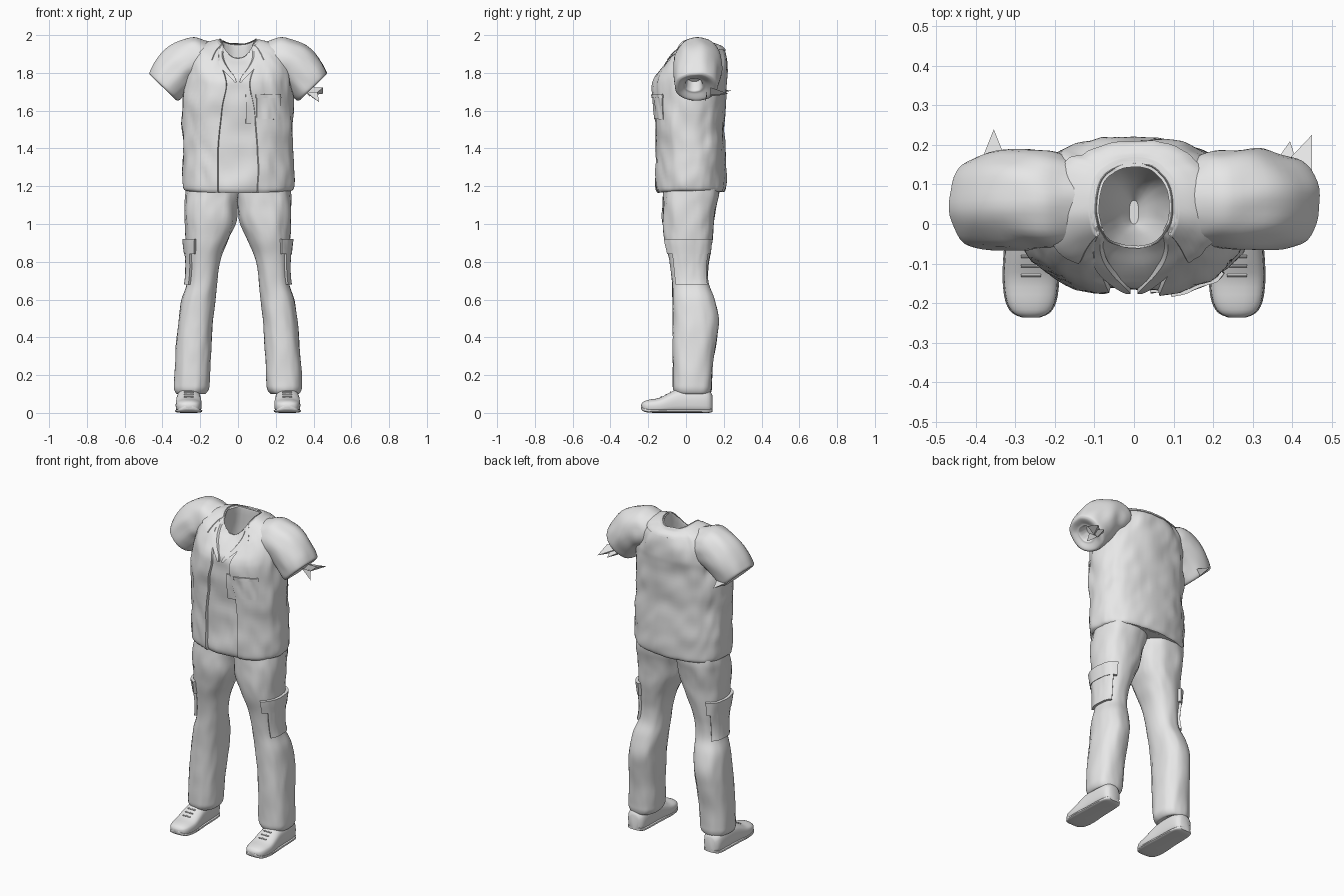
import bpy, bmesh, math
from mathutils import Vector, noise

if "Cube" in bpy.data.objects:
    bpy.data.objects.remove(bpy.data.objects["Cube"])

cloth = bpy.data.materials.new("cloth light grey")
cloth.use_nodes = True
GREY = (0.8, 0.8, 0.8, 1)
cloth.diffuse_color = GREY
cloth.node_tree.nodes["Principled BSDF"].inputs["Base Color"].default_value = GREY


def finish(name, bm, angle=40):
    bmesh.ops.recalc_face_normals(bm, faces=bm.faces)
    mesh = bpy.data.meshes.new(name)
    bm.to_mesh(mesh)
    bm.free()
    mesh.materials.append(cloth)
    obj = bpy.data.objects.new(name, mesh)
    bpy.context.collection.objects.link(obj)
    bpy.ops.object.select_all(action='DESELECT')
    obj.select_set(True)
    bpy.context.view_layer.objects.active = obj
    bpy.ops.object.shade_smooth_by_angle(angle=math.radians(angle))
    return obj


def loft(name, rings):
    """Skin closed loops of points and cap both ends."""
    bm = bmesh.new()
    loops = [[bm.verts.new(p) for p in ring] for ring in rings]
    n = len(loops[0])
    for lo, hi in zip(loops, loops[1:]):
        for i in range(n):
            j = (i + 1) % n
            bm.faces.new((lo[i], lo[j], hi[j], hi[i]))
    bm.faces.new(loops[0])
    bm.faces.new(loops[-1])
    return finish(name, bm)


def resample(rows, k):
    """Smooth curve through rows of numbers, k steps per span."""
    out = []
    for i in range(len(rows) - 1):
        quad = (rows[max(i - 1, 0)], rows[i], rows[i + 1], rows[min(i + 2, len(rows) - 1)])
        for s in range(k):
            t = s / k
            out.append([b + 0.5 * t * (c - a + t * (2 * a - 5 * b + 4 * c - d + t * (3 * (b - c) + d - a)))
                        for a, b, c, d in zip(*quad)])
    return out + [list(rows[-1])]


def power(v, p):
    return math.copysign(abs(v) ** p, v)


def skin(ring, deg, off=0.0, side=1, fold=0.012):
    """Point on a garment ring; deg 0 is the front, 90 the outer side."""
    zf, zs, zb, cx, rx, yf, yb = ring[:7]
    s, c = math.sin(math.radians(deg)), math.cos(math.radians(deg))
    x, y = power(s, 0.85), power(c, 0.85)
    z = zs + ((zf if c > 0 else zb) - zs) * c * c
    fold *= min(1, rx / .2) ** 2
    off += fold * noise.noise(Vector((s * 2.2 + 5 * side, c * 2.2, z * 7)))
    off += fold * 0.5 * noise.noise(Vector((s * 6, c * 6, z * 12 + s * 4)))
    return Vector((side * (cx + (rx + off) * x), (yf + yb) / 2 - ((yb - yf) / 2 + off) * y, z))


def panel(name, rings, start, end, off, thick, side=1, fold=0.012, steps=24):
    """Thin shell hugging a garment between two angles (functions of v and ring)."""
    loops = []
    for i, r in enumerate(rings):
        v = i / (len(rings) - 1)
        a, b = start(v, r), end(v, r)
        degs = [a + (b - a) * k / steps for k in range(steps + 1)]
        loops.append([skin(r, d, off, side, fold) for d in degs]
                     + [skin(r, d, off - thick, side, fold) for d in reversed(degs)])
    return loft(name, loops)


def between(rings, lo, hi):
    return [r for r in rings if lo <= r[1] <= hi]


# Shirt: front z, side z, back z, centre x, half width, front y, back y, opening angle
shirt = resample([
    (1.165, 1.175, 1.17, 0, .270, -.152, .194, 19),
    (1.20, 1.20, 1.20, 0, .285, -.163, .203, 18),
    (1.32, 1.32, 1.32, 0, .290, -.160, .203, 18),
    (1.46, 1.46, 1.46, 0, .285, -.162, .200, 17),
    (1.60, 1.60, 1.60, 0, .288, -.168, .202, 14),
    (1.72, 1.73, 1.73, 0, .277, -.172, .206, 10),
    (1.77, 1.80, 1.80, 0, .270, -.163, .213, 11),
    (1.805, 1.88, 1.87, 0, .25, -.138, .208, 15),
    (1.84, 1.94, 1.925, 0, .20, -.108, .190, 23),
    (1.865, 1.965, 1.945, 0, .145, -.080, .170, 38),
    (1.88, 1.977, 1.95, 0, .10, -.063, .155, 54)], 6)
throat = resample([shirt[-1], (1.865, 1.962, 1.935, 0, .094, -.058, .150, 0),
                   (1.75, 1.75, 1.75, 0, .11, -.07, .15, 0),
                   (1.50, 1.50, 1.50, 0, .06, -.03, .12, 0),
                   (1.40, 1.40, 1.40, 0, .012, .0, .06, 0)], 4)[1:]
loft("inner_shirt", [[skin(r, d, -.008) for d in range(0, 360, 5)] for r in shirt]
     + [[skin(r, d) for d in range(0, 360, 5)] for r in throat])
panel("open_overshirt", shirt, lambda v, r: r[7], lambda v, r: 360 - r[7], .006, .018, steps=72)
panel("folded_collar", shirt[-14:], lambda v, r: r[7] + 14 * (1 - v), lambda v, r: 346 - r[7] + 14 * v,
      .012, .014, steps=60)
for side, word in ((1, "left"), (-1, "right")):
    panel(word + "_lapel", between(shirt, 1.76, 1.98), lambda v, r: 1 + 48 * v * v,
          lambda v, r: 2.5 + 18 * v + 45 * v * v, .008, .014, side, 0)
panel("chest_pocket", between(shirt, 1.54, 1.69), lambda v, r: 16, lambda v, r: 47, .011, .012)
panel("chest_pocket_flap", between(shirt, 1.65, 1.71), lambda v, r: 15, lambda v, r: 48, .014, .012)
panel("inner_pocket", between(shirt, 1.53, 1.70), lambda v, r: 6, lambda v, r: 15, .000, .012)

# Sleeves: centre x, centre z, tilt, radius, centre y, half depth
sleeve = resample([
    (.12, 1.865, 0, .09, .055, .09), (.17, 1.868, 4, .105, .06, .115),
    (.225, 1.868, 13, .124, .063, .124), (.295, 1.838, 32, .125, .062, .127),
    (.355, 1.777, 44, .118, .058, .123), (.388, 1.735, 46, .110, .055, .117),
    (.397, 1.725, 46, .100, .053, .106), (.397, 1.725, 46, .086, .05, .088),
    (.388, 1.734, 46, .06, .045, .062), (.382, 1.740, 46, .045, .042, .045),
    (.34, 1.78, 46, .038, .042, .038)], 4)


def sleeve_ring(r, side):
    x, z, tilt, rad, y, depth = r
    t = math.radians(tilt)
    ring = []
    for k in range(40):
        a = math.tau * k / 40
        w = 1 + .07 * noise.noise(Vector((math.cos(a) * 2 + side, math.sin(a) * 2, x * 14)))
        u = rad * w * math.cos(a)
        ring.append((side * (x + u * math.sin(t)), y + depth * w * math.sin(a), z + u * math.cos(t)))
    return ring


def torn_flap(name, base, tip, width):
    """Pointed scrap of cloth hanging off a cuff."""
    base, tip = Vector(base), Vector(tip)
    bm = bmesh.new()
    ends = [bm.verts.new(base + Vector(o) * width) for o in ((1, 0, .3), (-1, 0, .3), (0, 0, -.6))]
    top = bm.verts.new(tip)
    bm.faces.new(ends)
    for i in range(3):
        bm.faces.new((ends[i], ends[(i + 1) % 3], top))
    finish(name, bm, 20)


for side, word in ((1, "left"), (-1, "right")):
    loft(word + "_sleeve", [sleeve_ring(r, side) for r in sleeve])
torn_flap("right_torn_cuff", (-.355, .14, 1.71), (-.355, .24, 1.705), .04)
torn_flap("left_torn_cuff", (.405, .13, 1.71), (.45, .225, 1.69), .045)
torn_flap("left_torn_cuff_inner", (.38, .13, 1.70), (.395, .21, 1.685), .04)
torn_flap("left_torn_cuff_lower", (.39, .11, 1.69), (.43, .10, 1.645), .03)

# Trousers: z, inner x, outer x, front y, back y
leg_profile = [
    (1.26, -.02, .265, -.11, .17), (1.17, -.012, .277, -.117, .175), (1.10, .0, .281, -.123, .165),
    (1.00, .014, .281, -.123, .148), (.92, .048, .277, -.113, .138), (.84, .084, .268, -.095, .128),
    (.76, .103, .264, -.082, .118), (.68, .112, .272, -.073, .122), (.60, .12, .298, -.071, .152),
    (.50, .13, .314, -.070, .173), (.40, .138, .324, -.070, .164), (.28, .145, .332, -.070, .145),
    (.17, .149, .338, -.070, .138), (.125, .154, .337, -.068, .136), (.10, .175, .322, -.052, .125),
    (.11, .20, .30, -.03, .1)]
legs = resample([(z, z, z, (a + b) / 2, (b - a) / 2, f, k) for z, a, b, f, k in leg_profile], 5)

# Shoes: y, half width, bottom z, top z
shoe = resample([
    (-.237, .018, .025, .045), (-.225, .045, .010, .060), (-.195, .062, .002, .070), (-.14, .069, 0, .080),
    (-.085, .067, 0, .108), (-.03, .063, 0, .130), (.07, .060, 0, .132), (.12, .052, 0, .120),
    (.139, .032, .006, .095)], 3)
SHOE_X = .261


def shoe_ring(y, w, lo, hi, side):
    ring = []
    for k in range(28):
        a = math.tau * k / 28
        c, s = math.cos(a), math.sin(a)
        taper = 1 - .35 * max(s, 0) ** 2
        ring.append((side * (SHOE_X + w * taper * power(c, .6)), y, (lo + hi) / 2 + (hi - lo) / 2 * power(s, .6)))
    return ring


for side, word in ((1, "left"), (-1, "right")):
    loft(word + "_trouser_leg", [[skin(r, d, 0, side, .018) for d in range(0, 360, 8)] for r in legs])
    panel(word + "_cargo_pocket", between(legs, .68, .86), lambda v, r: 48, lambda v, r: 140,
          .014, .022, side, .018)
    panel(word + "_cargo_flap", between(legs, .83, .925), lambda v, r: 28, lambda v, r: 152,
          .017, .022, side, .018)
    loft(word + "_shoe", [shoe_ring(y, w, lo, hi, side) for y, w, lo, hi in shoe])
    loft(word + "_sole", [shoe_ring(y, w + .003, lo * .8, lo * .8 + .022, side) for y, w, lo, hi in shoe])
    for i in range(3):
        bm = bmesh.new()
        bmesh.ops.create_cone(bm, cap_ends=True, segments=8, radius1=.004, radius2=.004, depth=.05)
        lace = finish(f"{word}_lace_{i + 1}", bm)
        lace.rotation_euler = (0, math.pi / 2, 0)
        lace.location = (side * SHOE_X, -.13 + .024 * i, .085 + .0125 * i)
